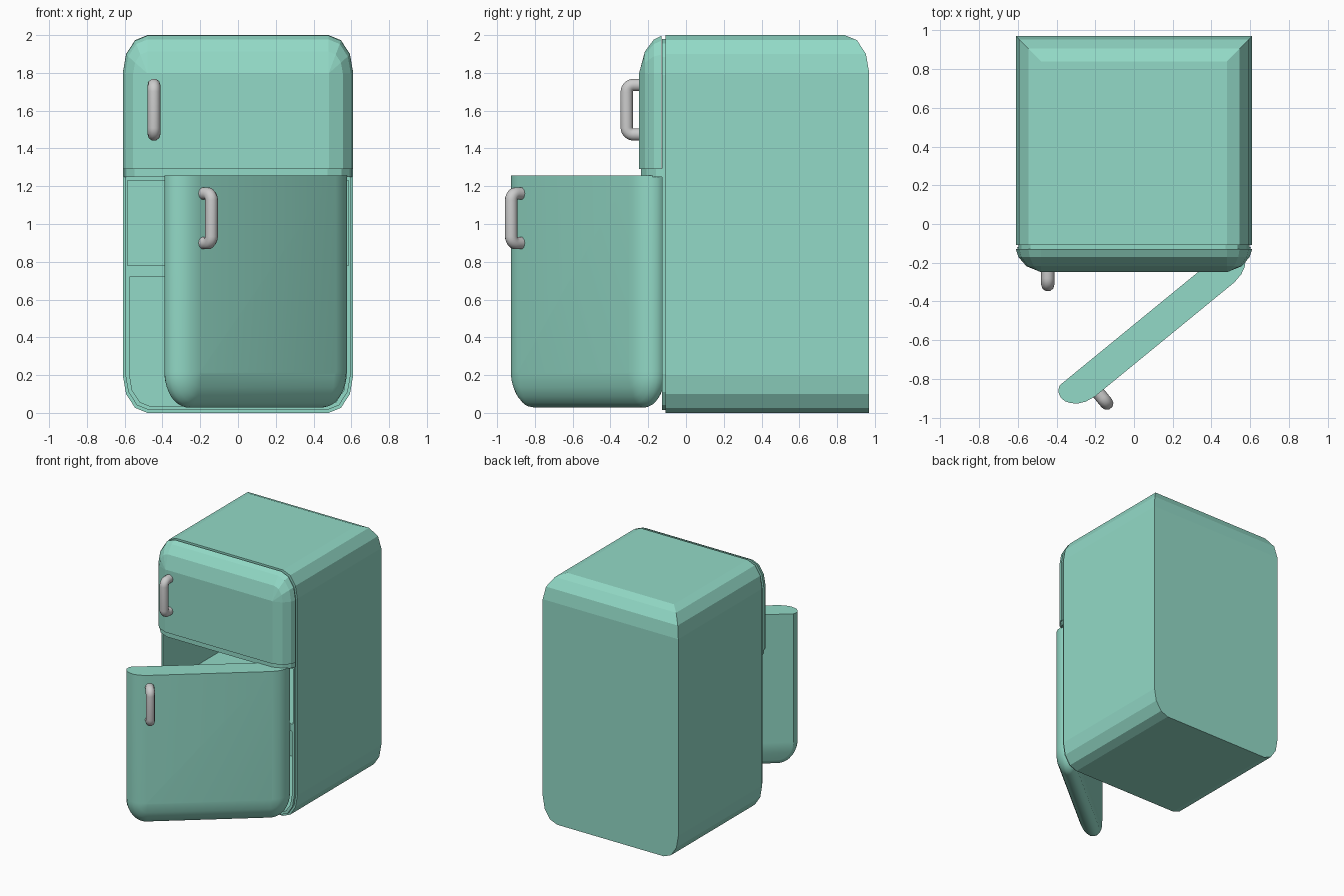
import bpy, bmesh, math
from mathutils import Vector, Matrix

if "Cube" in bpy.data.objects:
    bpy.data.objects.remove(bpy.data.objects["Cube"])

mint = bpy.data.materials.new("mint_enamel")
mint.diffuse_color = (0.29, 0.70, 0.57, 1)
mint.use_nodes = True
mint.node_tree.nodes["Principled BSDF"].inputs["Base Color"].default_value = mint.diffuse_color


def make(name, mesh, mat=None):
    ob = bpy.data.objects.new(name, mesh)
    bpy.context.collection.objects.link(ob)
    if mat:
        mesh.materials.append(mat)
    return ob


def loft(name, rings, mat=mint):
    """Skin a list of equal-length closed rings and cap both ends."""
    bm = bmesh.new()
    vs = [[bm.verts.new(p) for p in r] for r in rings]
    n = len(rings[0])
    for a, b in zip(vs, vs[1:]):
        for i in range(n):
            j = (i + 1) % n
            bm.faces.new((a[i], a[j], b[j], b[i]))
    bm.faces.new(vs[0])
    bm.faces.new(vs[-1])
    bmesh.ops.recalc_face_normals(bm, faces=bm.faces[:])
    me = bpy.data.meshes.new(name)
    bm.to_mesh(me)
    bm.free()
    return make(name, me, mat)


def outline(y, hx, z0, z1, rx, rz, top, bottom, n=3, inset=0.0):
    """Rectangle in xz with optional elliptical corners, inset toward the corner centres."""
    c = 1 - inset / rx
    hx -= inset
    if bottom:
        z0 += rz * (1 - c)
    if top:
        z1 -= rz * (1 - c)
    pts = []
    for sx, sz, on, start in ((1, -1, bottom, -90), (1, 1, top, 0), (-1, 1, top, 90), (-1, -1, bottom, 180)):
        z = z1 if sz > 0 else z0
        if not on:
            pts.append((sx * hx, y, z))
            continue
        for k in range(n + 1):
            a = math.radians(start + 90 * k / n)
            pts.append((sx * (hx - rx * c) + rx * c * math.cos(a), y,
                        z - sz * rz * c + rz * c * math.sin(a)))
    return pts


def smooth(ob, angle=35):
    bpy.ops.object.select_all(action='DESELECT')
    ob.select_set(True)
    bpy.context.view_layer.objects.active = ob
    bpy.ops.object.shade_smooth_by_angle(angle=math.radians(angle))


# cabinet: stacked rectangles, rounded bottom sides, rounded top sides and back
levels = []
for k in range(4):
    a = math.radians(30 * k)
    levels.append((0.2 * (1 - math.cos(a + 0)), 0, 0))
levels = []
for k in range(4):
    a = math.radians(90 - 30 * k)
    levels.append((0.2 * (1 - math.sin(a)), 0.13 * (1 - math.cos(a)), 0))
for k in range(4):
    a = math.radians(30 * k)
    d = 0.13 * (1 - math.cos(a))
    levels.append((1.8 + 0.2 * math.sin(a), d, d))
cabinet = loft("cabinet", [[(-0.61 + d, -0.108, z), (0.61 - d, -0.108, z),
                            (0.61 - d, 0.97 - b, z), (-0.61 + d, 0.97 - b, z)] for z, d, b in levels])

# door gasket around the cabinet front
gasket = loft("gasket", [outline(y, 0.597, 0.015, 1.98, 0.125, 0.19, True, True) for y in (-0.128, -0.107)])

# two compartments cut out, leaving the shelf between them
cut_up = loft("upper_compartment_cutter", [outline(y, 0.585, 0.78, 1.23, 1, 1, False, False) for y in (-0.3, 0.72)])
cut_low = loft("lower_compartment_cutter",
               [outline(y, 0.575, 0.035, 0.72, 0.11, 0.17, False, True) for y in (-0.3, 0.72)])
for ob in (cabinet, gasket):
    for cutter in (cut_up, cut_low):
        m = ob.modifiers.new("cut", 'BOOLEAN')
        m.operation = 'DIFFERENCE'
        m.solver = 'EXACT'
        m.object = cutter
dg = bpy.context.evaluated_depsgraph_get()
cut_meshes = [bpy.data.meshes.new_from_object(ob.evaluated_get(dg)) for ob in (cabinet, gasket)]
for ob, me in zip((cabinet, gasket), cut_meshes):
    ob.modifiers.clear()
    ob.data = me
for c in (cut_up, cut_low):
    bpy.data.objects.remove(c)

# closed upper door, faceted, with a recessed lip underneath
prof = [(-0.13, 0), (-0.17, 0.013), (-0.218, 0.055), (-0.248, 0.128)]
loft("upper_door", [outline(y, 0.61, 1.29, 1.997, 0.13, 0.2, True, False, inset=i) for y, i in prof])
loft("upper_door_lip", [outline(y + 0.01, 0.603, 1.25, 1.295, 0.13, 0.2, False, False, inset=i) for y, i in prof])

# open lower door, smooth, swung about its right edge
swing = Matrix.Translation((0.057, -0.472, 0)) @ Matrix.Rotation(math.radians(39.3), 4, 'Z')
prof = [(0, 0.035), (-0.012, 0.018), (-0.03, 0.005), (-0.05, 0), (-0.08, 0.004), (-0.105, 0.02),
        (-0.13, 0.045), (-0.15, 0.085), (-0.16, 0.14)]
door = loft("lower_door", [outline(y, 0.605, 0.028, 1.258, 0.15, 0.19, False, True, n=10, inset=i)
                           for y, i in prof])
door.matrix_world = swing
smooth(door)


# C-shaped tube handle, base at the local origin, pointing to -y
def handle(name, matrix):
    r, zc, out = 0.036, 0.131, 0.066
    half = [(0.02, zc)]
    for k in range(7):
        a = math.radians(15 * k)
        half.append((-(out - r) - r * math.sin(a), zc - r + r * math.cos(a)))
    path = half + [(y, -z) for y, z in reversed(half)]
    cu = bpy.data.curves.new(name, 'CURVE')
    cu.dimensions = '3D'
    cu.bevel_depth = 0.034
    cu.bevel_resolution = 3
    cu.use_fill_caps = True
    sp = cu.splines.new('POLY')
    sp.points.add(len(path) - 1)
    for p, (y, z) in zip(sp.points, path):
        p.co = (0, y, z, 1)
    tmp = make(name + "_path", cu)
    me = bpy.data.meshes.new_from_object(tmp.evaluated_get(bpy.context.evaluated_depsgraph_get()))
    bpy.data.objects.remove(tmp)
    ob = make(name, me)
    ob.matrix_world = matrix
    smooth(ob, 50)


handle("upper_handle", Matrix.Translation((-0.445, -0.248, 1.605)))
handle("lower_handle", swing @ Matrix.Translation((-0.44, -0.16, 1.03)))
